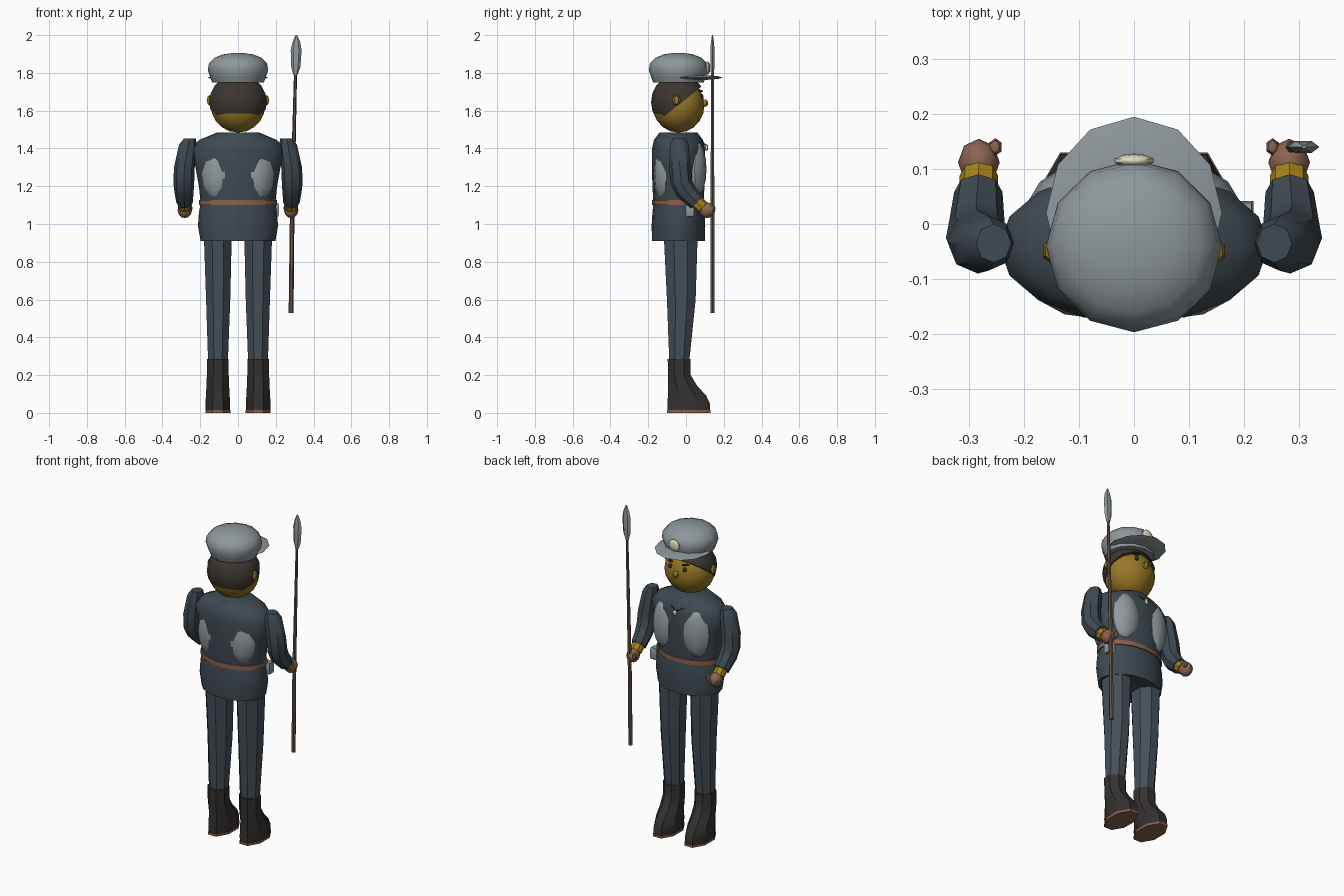
import bpy, bmesh
from math import sin, cos, pi, radians
from mathutils import Vector, Matrix

if "Cube" in bpy.data.objects:
    bpy.data.objects.remove(bpy.data.objects["Cube"])

COLORS = {
    "jacket": (.05, .068, .085), "trousers": (.06, .08, .10), "felt": (.27, .31, .33),
    "skin": (.32, .19, .02), "gold": (.38, .23, .01), "hair": (.045, .037, .03),
    "boot": (.035, .032, .03), "leather": (.25, .12, .07), "glove": (.26, .13, .085),
    "wood": (.14, .085, .06), "steel": (.28, .32, .34), "cream": (.75, .70, .52),
}
MATS = {}
for key, c in COLORS.items():
    MATS[key] = bpy.data.materials.new(key)
    MATS[key].diffuse_color = (*c, 1)


def finish(name, bm, mat, angle=40):
    bmesh.ops.recalc_face_normals(bm, faces=bm.faces)
    me = bpy.data.meshes.new(name)
    bm.to_mesh(me)
    bm.free()
    ob = bpy.data.objects.new(name, me)
    bpy.context.collection.objects.link(ob)
    me.materials.append(MATS[mat])
    if angle:
        bpy.ops.object.select_all(action='DESELECT')
        ob.select_set(True)
        bpy.context.view_layer.objects.active = ob
        bpy.ops.object.shade_smooth_by_angle(angle=radians(angle))
    return ob


def loft(name, rings, mat, n=12, angle=40, phase=0):
    """Rings are (x, y, z, rx, ry[, tilt in degrees in the yz plane])."""
    bm = bmesh.new()
    loops = []
    for r in rings:
        x, y, z, rx, ry = r[:5]
        t = radians(r[5]) if len(r) > 5 else 0
        loop = []
        for i in range(n):
            a = 2 * pi * i / n + phase
            u, v = rx * cos(a), ry * sin(a)
            loop.append(bm.verts.new((x + u, y + v * cos(t), z + v * sin(t))))
        loops.append(loop)
    for a, b in zip(loops, loops[1:]):
        for i in range(n):
            j = (i + 1) % n
            bm.faces.new((a[i], a[j], b[j], b[i]))
    bm.faces.new(loops[0])
    bm.faces.new(loops[-1])
    return finish(name, bm, mat, angle)


def ball(name, loc, radii, mat, seg=10, rings=7, rot_z=0, angle=40, cut=None):
    bm = bmesh.new()
    m = (Matrix.Translation(loc) @ Matrix.Rotation(radians(rot_z), 4, 'Z')
         @ Matrix.Diagonal((*radii, 1)))
    bmesh.ops.create_uvsphere(bm, u_segments=seg, v_segments=rings, radius=1, matrix=m)
    if cut:
        bmesh.ops.bisect_plane(bm, geom=bm.verts[:] + bm.edges[:] + bm.faces[:],
                               plane_co=cut[0], plane_no=cut[1], clear_inner=True)
        bmesh.ops.holes_fill(bm, edges=[e for e in bm.edges if e.is_boundary])
    return finish(name, bm, mat, angle)


# Head, hair and face
ball("head", (0, -.04, 1.63), (.148, .138, .146), "skin", 14, 10)
ball("hair", (0, -.04, 1.645), (.156, .145, .15), "hair", 14, 10,
     cut=((0, .09, 1.735), (0, -.205, .255)))
ball("nose", (0, .1, 1.64), (.018, .018, .02), "skin", 6, 5)

# Cap with peak and badge
loft("cap_crown", [(0, -.04, z, r, r * .98) for z, r in
                   ((1.75, .137), (1.775, .147), (1.815, .16), (1.85, .154),
                    (1.88, .125), (1.898, .08), (1.905, .03))], "felt", 12, 50)
ball("cap_peak", (0, .02, 1.775), (.16, .175, .014), "felt", 12, 6, angle=30)
ball("cap_badge", (0, .115, 1.825), (.037, .013, .036), "cream", 10, 6)

# Jacket body and skirt
loft("jacket_body", [(0, -.04, z, rx, ry) for z, rx, ry in
                     ((1.10, .197, .132), (1.2, .207, .138), (1.3, .225, .14),
                      (1.40, .245, .14), (1.445, .205, .13), (1.485, .11, .10))],
     "jacket", 16, 50)
loft("jacket_skirt", [(0, -.04, z, rx, ry) for z, rx, ry in
                      ((.91, .198, .14), (.99, .212, .142), (1.06, .207, .138),
                       (1.115, .197, .132))], "jacket", 16, 50)
loft("belt", [(0, -.04, 1.10, .207, .139), (0, -.04, 1.128, .207, .139)], "leather", 16)

# Belt pouch
loft("belt_pouch", [(.195, .02, z, r, r) for z, r in
                    ((1.04, .026), (1.05, .031), (1.095, .031), (1.11, .026))],
     "steel", 4, 30, pi / 4)

# Neck cord and pendant
cu = bpy.data.curves.new("neck_cord", 'CURVE')
cu.dimensions = '3D'
cu.bevel_depth = .004
cu.bevel_resolution = 0
sp = cu.splines.new('POLY')
cord = [(-.065, .05, 1.475), (-.045, .082, 1.44), (0, .105, 1.415),
        (.045, .082, 1.44), (.065, .05, 1.475)]
sp.points.add(len(cord) - 1)
for p, co in zip(sp.points, cord):
    p.co = (*co, 1)
cu.materials.append(MATS["boot"])
bpy.context.collection.objects.link(bpy.data.objects.new("neck_cord", cu))
ball("pendant", (0, .108, 1.405), (.014, .01, .018), "cream", 6, 4)

# Everything that is paired left and right
for s, side in ((1, "right"), (-1, "left")):
    ball(side + "_ear", (s * .15, -.05, 1.655), (.018, .022, .028), "skin", 6, 4)
    ball(side + "_eye", (s * .05, .083, 1.675), (.013, .01, .014), "boot", 8, 5)
    ball(side + "_eyebrow", (s * .052, .078, 1.704), (.024, .01, .006), "hair", 6, 4,
         rot_z=-s * 20)

    # Chest and back pads
    ball(side + "_chest_pad", (s * .115, .058, 1.29), (.078, .046, .145), "steel", 10, 8,
         rot_z=-s * 20)
    ball(side + "_back_pad", (s * .115, -.13, 1.265), (.08, .036, .135), "steel", 8, 6,
         rot_z=s * 18)

    # Sleeve, cuff and hand
    loft(side + "_sleeve", [
        (s * .255, -.035, 1.452, .032, .035), (s * .265, -.035, 1.42, .047, .05),
        (s * .284, -.033, 1.30, .055, .057), (s * .287, -.025, 1.22, .055, .057, 12),
        (s * .286, .0, 1.172, .051, .055, 30), (s * .283, .058, 1.115, .044, .046, 45)],
        "jacket", 8, 40)
    loft(side + "_cuff", [(s * .283, .05, 1.122, .036, .037, 45),
                          (s * .282, .088, 1.088, .035, .036, 45)], "gold", 8)
    ball(side + "_hand", (s * .282, .112, 1.073), (.038, .043, .042), "glove", 8, 6)
    ball(side + "_thumb", (s * .252, .14, 1.083), (.013, .016, .022), "glove", 6, 4)

    # Trouser leg
    k = 1 / cos(pi / 8)
    loft(side + "_trouser_leg", [(s * x, y, z, rx * k, ry * k) for x, y, z, rx, ry in
         ((.106, -.036, .26, .052, .052), (.105, -.025, .6, .064, .076),
          (.107, -.028, .95, .074, .09))], "trousers", 8, 25, pi / 8)

    # Boot and sole
    loft(side + "_boot", [(s * .107, y, z, rx * k, ry * k) for y, z, rx, ry in
         ((.015, .012, .064, .112), (.014, .05, .065, .112), (.006, .09, .063, .102),
          (-.018, .145, .06, .076), (-.035, .2, .058, .06), (-.037, .285, .058, .06))],
         "boot", 8, 30, pi / 8)
    loft(side + "_sole", [(s * .107, .015, z, .066 * k, .115 * k) for z in (0, .014)],
         "leather", 8, 30, pi / 8)

# Spear held in the right hand
loft("spear_shaft", [(.281, .14, .53, .013, .013), (.287, .14, 1.08, .012, .012),
                     (.305, .14, 1.82, .008, .008)], "wood", 6, 30)
loft("spear_blade", [(.304, .14, 1.79, .011, .009), (.306, .14, 1.83, .024, .012),
                     (.308, .14, 1.92, .029, .013), (.309, .14, 1.965, .02, .009),
                     (.309, .14, 2.0, .004, .003)], "steel", 6, 30)

for m in bpy.data.materials:
    if m.users and not m.is_grease_pencil:
        m.use_nodes = True
        m.node_tree.nodes["Principled BSDF"].inputs["Base Color"].default_value = m.diffuse_color
